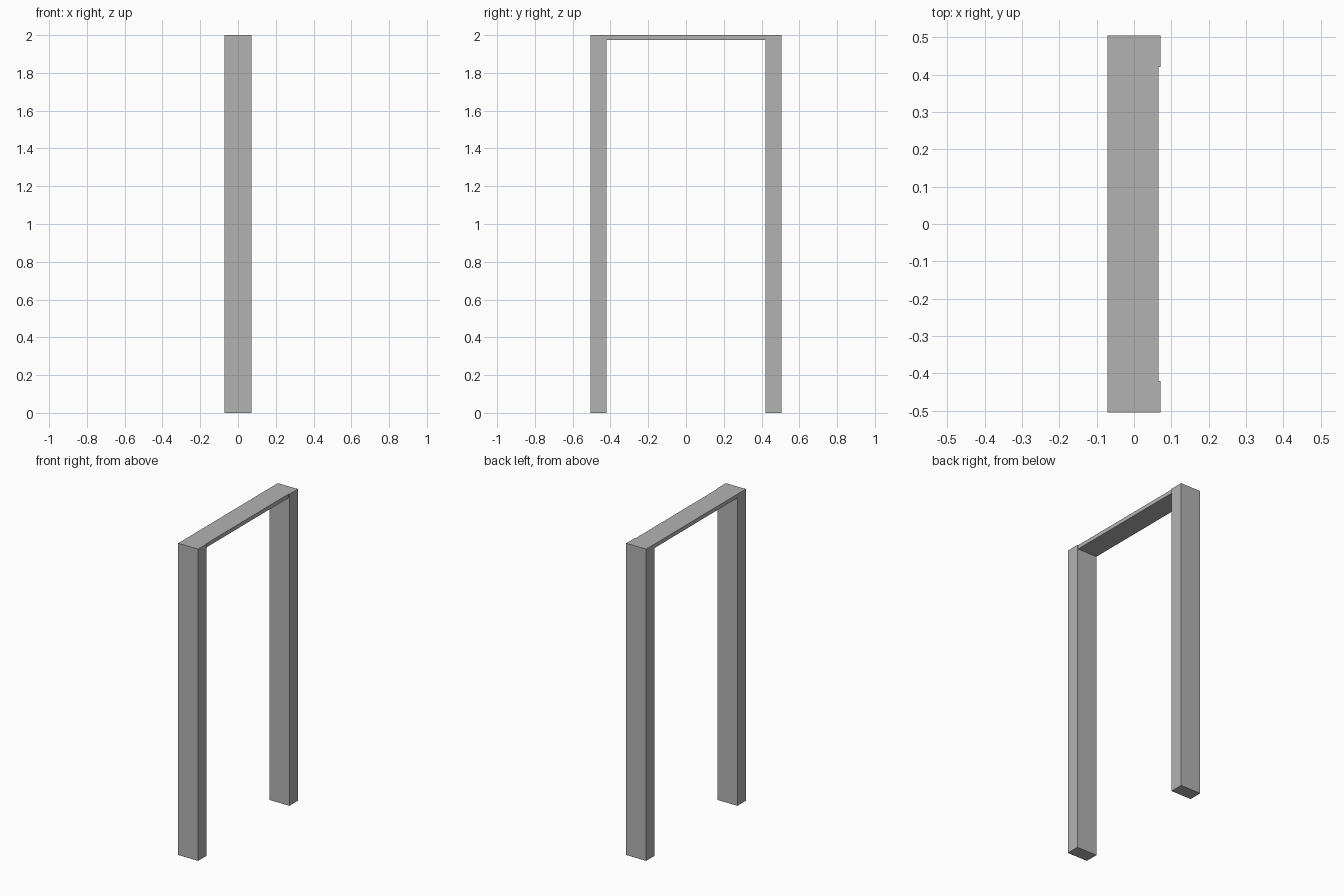
import bpy
import bmesh
from mathutils import Matrix, Vector

cube = bpy.data.objects.get("Cube")
if cube:
    bpy.data.objects.remove(cube, do_unlink=True)

# Single flat colour
grey = bpy.data.materials.new("plain_grey")
grey.use_nodes = True
colour = (0.45, 0.45, 0.45, 1)
grey.diffuse_color = colour
grey.node_tree.nodes["Principled BSDF"].inputs["Base Color"].default_value = colour


def box(name, low, high):
    """Box spanning two opposite corners."""
    low, high = Vector(low), Vector(high)
    bm = bmesh.new()
    bmesh.ops.create_cube(bm, size=1, matrix=Matrix.Translation((low + high) / 2)
                          @ Matrix.Diagonal((*(high - low), 1)))
    mesh = bpy.data.meshes.new(name)
    bm.to_mesh(mesh)
    bm.free()
    mesh.materials.append(grey)
    obj = bpy.data.objects.new(name, mesh)
    bpy.context.collection.objects.link(obj)
    return obj


half_depth, outer, inner, height = 0.071, 0.505, 0.42, 2.0
thickness, recess = 0.025, 0.005

# Upright jambs
box("front_jamb", (-half_depth, -outer, 0), (half_depth, -inner, height))
box("back_jamb", (-half_depth, inner, 0), (half_depth, outer, height))

# Thin head piece, set back slightly on one side
box("head_lintel", (-half_depth, -inner, height - thickness),
    (half_depth - recess, inner, height))
